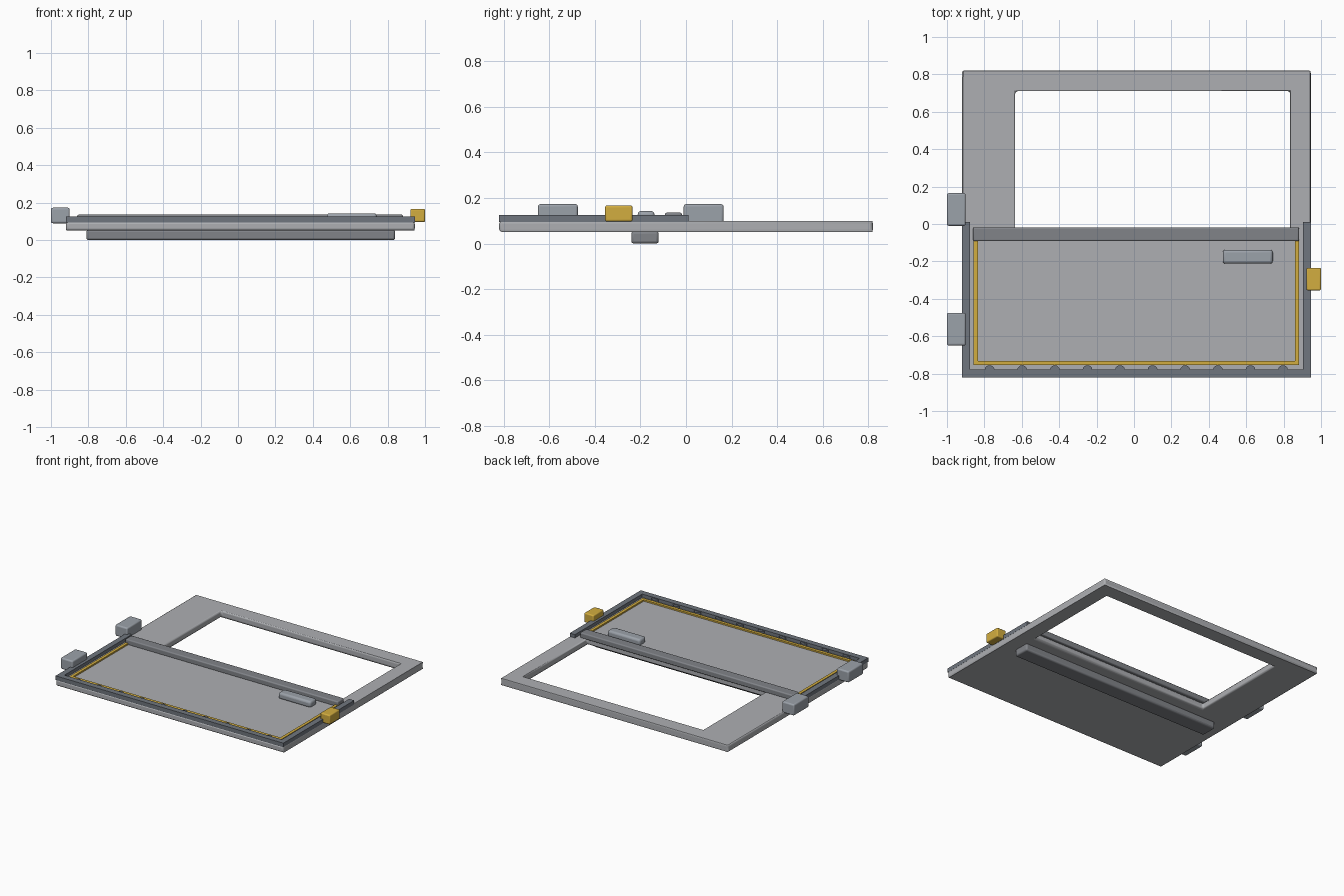
import bpy, bmesh, math

if "Cube" in bpy.data.objects:
    bpy.data.objects.remove(bpy.data.objects["Cube"])


def material(name, rgb):
    m = bpy.data.materials.new(name)
    m.diffuse_color = (*rgb, 1)
    m.use_nodes = True
    m.node_tree.nodes["Principled BSDF"].inputs["Base Color"].default_value = m.diffuse_color
    return m


STEEL = material("dark_steel", (0.16, 0.18, 0.21))
GOLD = material("gold", (0.65, 0.42, 0.05))
HINGE = material("hinge_grey", (0.33, 0.36, 0.40))
PANEL = material("panel_grey", (0.42, 0.43, 0.45))
BEAM = material("beam_grey", (0.22, 0.23, 0.25))


def finish(name, bm, mat, bevel=0):
    bmesh.ops.recalc_face_normals(bm, faces=bm.faces)
    me = bpy.data.meshes.new(name)
    bm.to_mesh(me)
    bm.free()
    ob = bpy.data.objects.new(name, me)
    bpy.context.collection.objects.link(ob)
    me.materials.append(mat)
    if bevel:
        b = ob.modifiers.new("bevel", "BEVEL")
        b.width, b.segments, b.limit_method = bevel, 3, 'ANGLE'
        bpy.context.view_layer.objects.active = ob
        ob.select_set(True)
        bpy.ops.object.shade_smooth_by_angle(angle=math.radians(35))
        ob.select_set(False)
    return ob


def box(name, x, y, z, mat, bevel=0):
    bm = bmesh.new()
    bmesh.ops.create_cube(bm, size=1)
    for v in bm.verts:
        v.co = [(a + b) / 2 + c * (b - a) for (a, b), c in zip((x, y, z), v.co)]
    return finish(name, bm, mat, bevel)


def extrude_profile(name, pts, z, mat, bevel=0):
    bm = bmesh.new()
    f = bm.faces.new([bm.verts.new((px, py, z[0])) for px, py in pts])
    ext = bmesh.ops.extrude_face_region(bm, geom=[f])["geom"]
    for v in ext:
        if isinstance(v, bmesh.types.BMVert):
            v.co.z = z[1]
    return finish(name, bm, mat, bevel)


def u_strip(name, x0, x1, y0, y1, wx, wy, z, mat):
    # U-shaped strip, open towards +y
    pts = [(x0, y1), (x0, y0), (x1, y0), (x1, y1),
           (x1 - wx, y1), (x1 - wx, y0 + wy), (x0 + wx, y0 + wy), (x0 + wx, y1)]
    return extrude_profile(name, pts, z, mat)


# Door panel: slab with the window opening, as a ring plus window
def ring_corners(x0, x1, y0, y1):
    return [(x0, y0), (x1, y0), (x1, y1), (x0, y1)]


bm = bmesh.new()
outer, inner = ring_corners(-0.92, 0.945, -0.82, 0.82), ring_corners(-0.635, 0.835, -0.035, 0.71)
loops = [[bm.verts.new((*p, z)) for p in ring]
         for ring, z in ((outer, 0.05), (outer, 0.10), (inner, 0.10), (inner, 0.05))]
for k in range(4):
    a, b = loops[k], loops[(k + 1) % 4]
    for i in range(4):
        j = (i + 1) % 4
        bm.faces.new((a[i], a[j], b[j], b[i]))
finish("door_panel", bm, PANEL, 0.013)

# Seal around the lower door, and the gold trim inside it
u_strip("seal_frame", -0.92, 0.945, -0.82, 0.01, 0.042, 0.043, (0.095, 0.125), STEEL)
u_strip("gold_trim", -0.857, 0.882, -0.755, -0.06, 0.022, 0.022, (0.095, 0.111), GOLD)

# Belt rail under the window and the impact beam on the outside
box("belt_rail", (-0.86, 0.882), (-0.092, -0.018), (0.095, 0.136), BEAM, 0.008)
box("impact_beam", (-0.81, 0.84), (-0.24, -0.12), (0.005 - 0.005, 0.055), BEAM, 0.012)

# Hinges, latch and handle
for label, y in (("upper", -0.01), ("lower", -0.65)):
    box(label + "_hinge", (-1.0, -0.9), (y, y + 0.175), (0.09, 0.173), HINGE, 0.01)
box("latch", (0.922, 1.0), (-0.355, -0.235), (0.097, 0.167), GOLD, 0.008)
box("handle", (0.475, 0.742), (-0.212, -0.138), (0.095, 0.143), HINGE, 0.015)

# Row of fasteners along the bottom seal
for i in range(10):
    bm = bmesh.new()
    bmesh.ops.create_cone(bm, cap_ends=True, segments=12, radius1=0.027, radius2=0.027, depth=0.022)
    bmesh.ops.translate(bm, verts=bm.verts, vec=(-0.772 + i * 0.1743, -0.782, 0.108))
    finish(f"fastener_{i + 1}", bm, STEEL)
